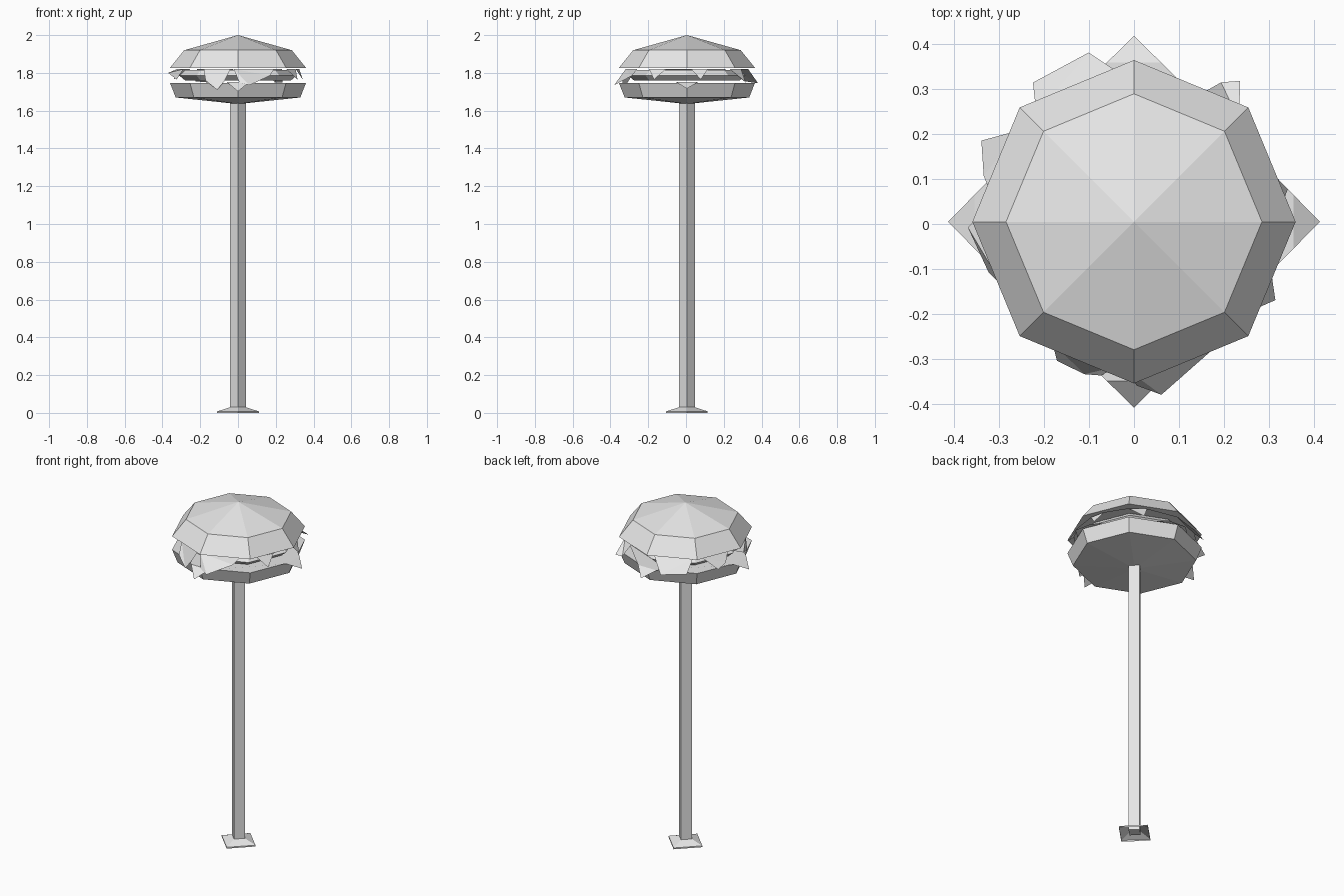
import bpy
import bmesh
from math import cos, sin, radians, tau

if "Cube" in bpy.data.objects:
    bpy.data.objects.remove(bpy.data.objects["Cube"], do_unlink=True)

CENTRE_Y = 0.005

grey = bpy.data.materials.new("light_grey")
grey.use_nodes = True
colour = (0.8, 0.8, 0.8, 1)
grey.diffuse_color = colour
grey.node_tree.nodes["Principled BSDF"].inputs["Base Color"].default_value = colour


def finish(name, bm, outward=True):
    if outward:
        bmesh.ops.recalc_face_normals(bm, faces=bm.faces)
    mesh = bpy.data.meshes.new(name)
    bm.to_mesh(mesh)
    bm.free()
    mesh.materials.append(grey)
    obj = bpy.data.objects.new(name, mesh)
    obj.location.y = CENTRE_Y
    bpy.context.collection.objects.link(obj)
    return obj


def lathe(name, profile, sides, cap=True):
    """Turn (radius, height) pairs into a faceted solid; radius 0 is a tip."""
    bm = bmesh.new()
    rings = []
    for r, z in profile:
        count = sides if r else 1
        rings.append([bm.verts.new((r * cos(tau * i / sides), r * sin(tau * i / sides), z))
                      for i in range(count)])
    for low, high in zip(rings, rings[1:]):
        for i in range(sides):
            j = (i + 1) % sides
            corners = [low[i % len(low)], low[j % len(low)],
                       high[j % len(high)], high[i % len(high)]]
            bm.faces.new(list(dict.fromkeys(corners)))
    if cap:
        for ring in (rings[0], rings[-1]):
            if len(ring) > 1:
                bm.faces.new(ring)
    return finish(name, bm)


# Post and its hollow foot
lathe("post", [(0.042, 0.01), (0.042, 1.65)], 4)
lathe("foot", [(0.11, 0), (0.11, 0.008), (0.042, 0.03)], 4, cap=False)

# Bun halves and patty
lathe("bottom_bun", [(0, 1.635), (0.33, 1.67), (0.36, 1.747)], 8)
lathe("patty", [(0.28, 1.76), (0.31, 1.785), (0.28, 1.815)], 8)
lathe("top_bun", [(0.36, 1.827), (0.285, 1.92), (0, 2)], 8)

# Square cheese slice with corners folded over the bun
bm = bmesh.new()
tips, folds = [], []
for i, drop in enumerate((0.035, 0.04, 0.035, 0.05)):
    a = tau * i / 4
    out, side = (cos(a), sin(a)), (-sin(a), cos(a))
    tips.append(bm.verts.new((0.414 * out[0], 0.414 * out[1], 1.752 - drop)))
    folds.append([bm.verts.new((0.355 * out[0] + s * side[0], 0.355 * out[1] + s * side[1], 1.752))
                  for s in (-0.06, 0.06)])
for tip, (a, b) in zip(tips, folds):
    bm.faces.new((a, tip, b))
bm.faces.new([v for pair in folds for v in pair])
finish("cheese_slice", bm, outward=False)

# Ragged lettuce leaf: each flap starts and ends on the rim and
# has drooping (angle, radius, height) points between
flaps = [
    (-38, [(-29, 0.36, 1.765)], -20),
    (4, [(12, 0.35, 1.765)], 20),
    (44, [(53, 0.393, 1.75), (58, 0.366, 1.75)], 62),
    (94, [(105, 0.39, 1.745), (126, 0.383, 1.755)], 132),
    (141, [(152, 0.385, 1.765), (163, 0.35, 1.775)], 169),
    (173, [(182, 0.37, 1.8), (199, 0.343, 1.765)], 207),
    (236, [(241, 0.354, 1.76), (252, 0.357, 1.71), (258, 0.35, 1.755)], 263),
    (266, [(271, 0.365, 1.75), (279, 0.39, 1.735), (300, 0.336, 1.785)], 306),
]


def polar(bm, angle, r, z):
    a = radians(angle)
    return bm.verts.new((r * cos(a), r * sin(a), z))


bm = bmesh.new()
rim = []
for start, droop, end in flaps:
    first, last = (polar(bm, a, 0.325, 1.82) for a in (start, end))
    bm.faces.new([first] + [polar(bm, *p) for p in droop] + [last])
    rim += [first, last]
bm.faces.new(rim)
bmesh.ops.triangulate(bm, faces=[f for f in bm.faces if len(f.verts) < 6])
finish("lettuce_leaf", bm, outward=False)
